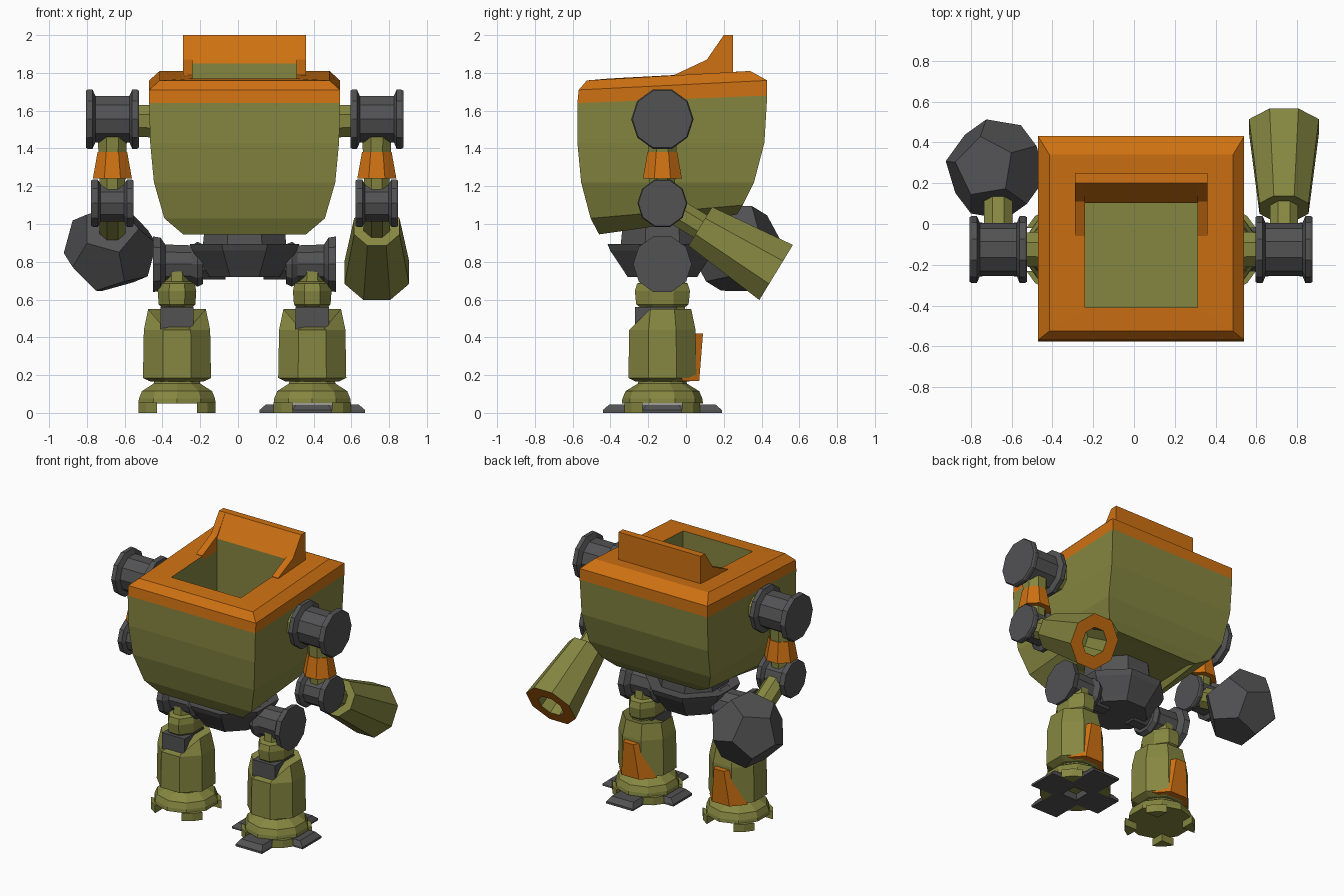
import bpy, bmesh, math
from mathutils import Vector

if "Cube" in bpy.data.objects:
    bpy.data.objects.remove(bpy.data.objects["Cube"])

def material(name, rgb):
    m = bpy.data.materials.new(name)
    m.diffuse_color = (*rgb, 1)
    m.use_nodes = True
    m.node_tree.nodes["Principled BSDF"].inputs["Base Color"].default_value = m.diffuse_color
    return m

MATS = {'G': material("olive_green", (0.235, 0.24, 0.052)),
        'O': material("orange", (0.62, 0.165, 0.006)),
        'D': material("dark_grey", (0.085, 0.085, 0.088))}
KEYS = list(MATS)
CX, CY = 0.035, -0.125      # mirror plane of the robot, and limb axis

def finish(name, bm):
    bmesh.ops.recalc_face_normals(bm, faces=bm.faces)
    me = bpy.data.meshes.new(name)
    bm.to_mesh(me)
    bm.free()
    for k in KEYS:
        me.materials.append(MATS[k])
    ob = bpy.data.objects.new(name, me)
    bpy.context.collection.objects.link(ob)
    return ob

def loft(name, rings, cols):
    """Skin rings; cols = start cap, one letter per band, end cap (one letter = all)."""
    if len(cols) == 1:
        cols = cols * (len(rings) + 1)
    bm = bmesh.new()
    vs = [[bm.verts.new(p) for p in r] for r in rings]
    n = len(vs[0])
    bm.faces.new(vs[0]).material_index = KEYS.index(cols[0])
    for b in range(len(vs) - 1):
        for i in range(n):
            j = (i + 1) % n
            f = bm.faces.new((vs[b][i], vs[b][j], vs[b + 1][j], vs[b + 1][i]))
            f.material_index = KEYS.index(cols[b + 1])
    bm.faces.new(vs[-1]).material_index = KEYS.index(cols[-1])
    return finish(name, bm)

def lathe(name, profile, origin, axis=(0, 0, 1), n=8, cols='G', sx=1.0):
    """Profile of (height, radius) turned about an axis, flat side forward."""
    q = Vector((0, 0, 1)).rotation_difference(Vector(axis))
    o = Vector(origin)
    rings = []
    for h, r in profile:
        ring = []
        for i in range(n):
            a = 2 * math.pi * (i + 0.5) / n
            ring.append(o + q @ Vector((sx * r * math.cos(a), r * math.sin(a), h)))
        rings.append(ring)
    return loft(name, rings, cols)

def spool(name, center, w, r, n=10):
    t = 0.035
    lathe(name, [(-w, r * .96), (-w + .01, r), (-w + t, r), (-w + t + .015, r * .78),
                 (w - t - .015, r * .78), (w - t, r), (w - .01, r), (w, r * .96)],
          center, (1, 0, 0), n, 'D')

def rect(hx, y0, y1, z0, z1):
    return [(CX - hx, y0, z0), (CX + hx, y0, z0), (CX + hx, y1, z1), (CX - hx, y1, z1)]

def prism(name, x0, x1, prof, col):
    return loft(name, [[(x, y, z) for y, z in prof] for x in (x0, x1)], col)

# hull with orange rim and open cockpit
loft("hull", [rect(.30, -.27, .22, 1.04, 1.05), rect(.325, -.46, .27, .945, 1.05),
              rect(.425, -.505, .30, 1.03, 1.10), rect(.48, -.555, .36, 1.22, 1.22),
              rect(.50, -.575, .415, 1.43, 1.43), rect(.505, -.575, .43, 1.64, 1.68),
              rect(.505, -.568, .43, 1.71, 1.76), rect(.45, -.525, .34, 1.76, 1.81),
              rect(.275, -.41, .105, 1.77, 1.795), rect(.275, -.41, .105, 1.2, 1.2)],
     'GGGGGGOOOGG')

# raised visor behind the cockpit: back panel and two cheeks
panel = prism("visor_panel", CX - .28, CX + .28,
              [(.104, 1.75), (.104, 1.85), (.2, 2), (.25, 2), (.25, 1.75)], 'O')
for p in panel.data.polygons:
    if p.normal.y < -.95:
        p.material_index = KEYS.index('G')
for s in (-1, 1):
    prism("visor_cheek", CX + s * .275, CX + s * .325,
          [(-.06, 1.76), (-.06, 1.79), (.11, 1.87), (.2, 2), (.25, 2), (.25, 1.76)], 'O')

# waist and pelvis
lathe("waist", [(.88, .24), (1.06, .22)], (CX, CY, 0), cols='D')
lathe("pelvis", [(.72, .2), (.75, .22), (.86, .3), (.895, .315)], (CX, CY, 0), cols='D')

AIM = Vector((0, .854, -.52))
for s, side in ((-1, "left"), (1, "right")):
    ax, lx = CX + s * .7, CX + s * .358
    elbow = Vector((ax, CY, 1.11))
    # arm
    lathe(side + "_shoulder_axle", [(.44, .095), (.6, .09)], (CX, CY, 1.545), (s, 0, 0))
    spool(side + "_shoulder", (ax, CY, 1.555), .14, .165)
    lathe(side + "_upper_arm", [(1.15, .07), (1.38, .08), (1.48, .085)], (ax, CY, 0))
    lathe(side + "_arm_cuff", [(1.24, .112), (1.38, .085)], (ax, CY, 0), cols='O')
    spool(side + "_elbow", elbow, .112, .132)
    lathe(side + "_forearm", [(.03, .075), (.27, .075)], elbow, AIM)

    # hip, leg
    lathe(side + "_hip_axle", [(.1, .09), (.3, .09)], (CX, CY, .79), (s, 0, 0), cols='D')
    lathe(side + "_hip", [(.22, .11), (.25, .125), (.28, .105), (.42, .11), (.445, .148),
                          (.485, .155)], (CX, CY, .787), (s, 0, 0), 10, 'D')
    lathe(side + "_thigh", [(.5, .13), (.56, .13), (.575, .15), (.645, .158), (.685, .145),
                            (.695, .11), (.77, .1)], (lx, CY, 0), sx=.7)
    loft(side + "_knee", [[(lx + x, y, z) for x, y in
                           ((-.088, -.27), (.088, -.27), (.088, -.05), (-.088, -.05))]
                          for z in (.4, .56)], 'D')
    shin = lathe(side + "_shin", [(.165, .15), (.185, .195), (.44, .19), (.55, .165)],
                 (lx, CY, 0))
    for v in shin.data.vertices:            # dip at the front for the knee
        if v.co.z > .5 and v.co.y < -.25:
            v.co.z = .445
    plate = ((.17, .15, .07, .07), (.42, .085, .04, .09))
    loft(side + "_calf_plate",
         [[(lx - a, -.02, z), (lx - b, y, z), (lx + b, y, z), (lx + a, -.02, z)]
          for z, a, b, y in plate], 'O')

    # foot: dome on four corner pads
    lathe(side + "_foot", [(.05, .215), (.075, .212), (.115, .195), (.155, .13), (.19, .12)],
          (lx, CY, 0), n=10)
    for px in (-1, 1):
        for py in (-1, 1):
            pts = ((.1, .1), (.195, .1), (.155, .155), (.1, .19))
            loft(side + "_foot_pad", [[(lx + px * x * k, CY + py * y * k, z) for x, y in pts]
                                      for z, k in ((0, 1.05), (.055, 1.05))], 'G')

# toes on the right foot only
rx = CX + .358
for i in range(4):
    d = Vector((math.cos(i * math.pi / 2), math.sin(i * math.pi / 2), 0))
    e = Vector((-d.y, d.x, 0))
    end = .28 if i % 2 == 0 else .315
    o = Vector((rx, CY, 0))
    loft("right_toe", [[o + d * a + e * w + Vector((0, 0, z)) for a, w in
                        ((.06, -h), (m, -h), (m, h), (.06, h))]
                       for z, h, m in ((0, .105, end), (.015, .105, end), (.045, .085, end - .035))],
         'D')

# cannon on the right forearm, hollow at the muzzle
lathe("cannon", [(.235, .13), (.705, .185), (.705, .095), (.5, .085)],
      (CX + .7, CY, 1.11), AIM, 8, 'GGOGG')

# wrecking ball on the left forearm: dodecahedron from icosahedron face centres
ico = bmesh.new()
bmesh.ops.create_icosphere(ico, subdivisions=1, radius=1)
pts = [f.calc_center_median().normalized() for f in ico.faces]
ico.free()
q = Vector((0, 0, 1)).rotation_difference(AIM)
c = Vector((CX - .712, CY, 1.11)) + AIM * .46
bm = bmesh.new()
for p in pts:
    bm.verts.new(c + q @ (p * .25))
bmesh.ops.convex_hull(bm, input=bm.verts)
bmesh.ops.dissolve_limit(bm, angle_limit=.05, verts=bm.verts, edges=bm.edges)
for f in bm.faces:
    f.material_index = KEYS.index('D')
finish("wrecking_ball", bm)
